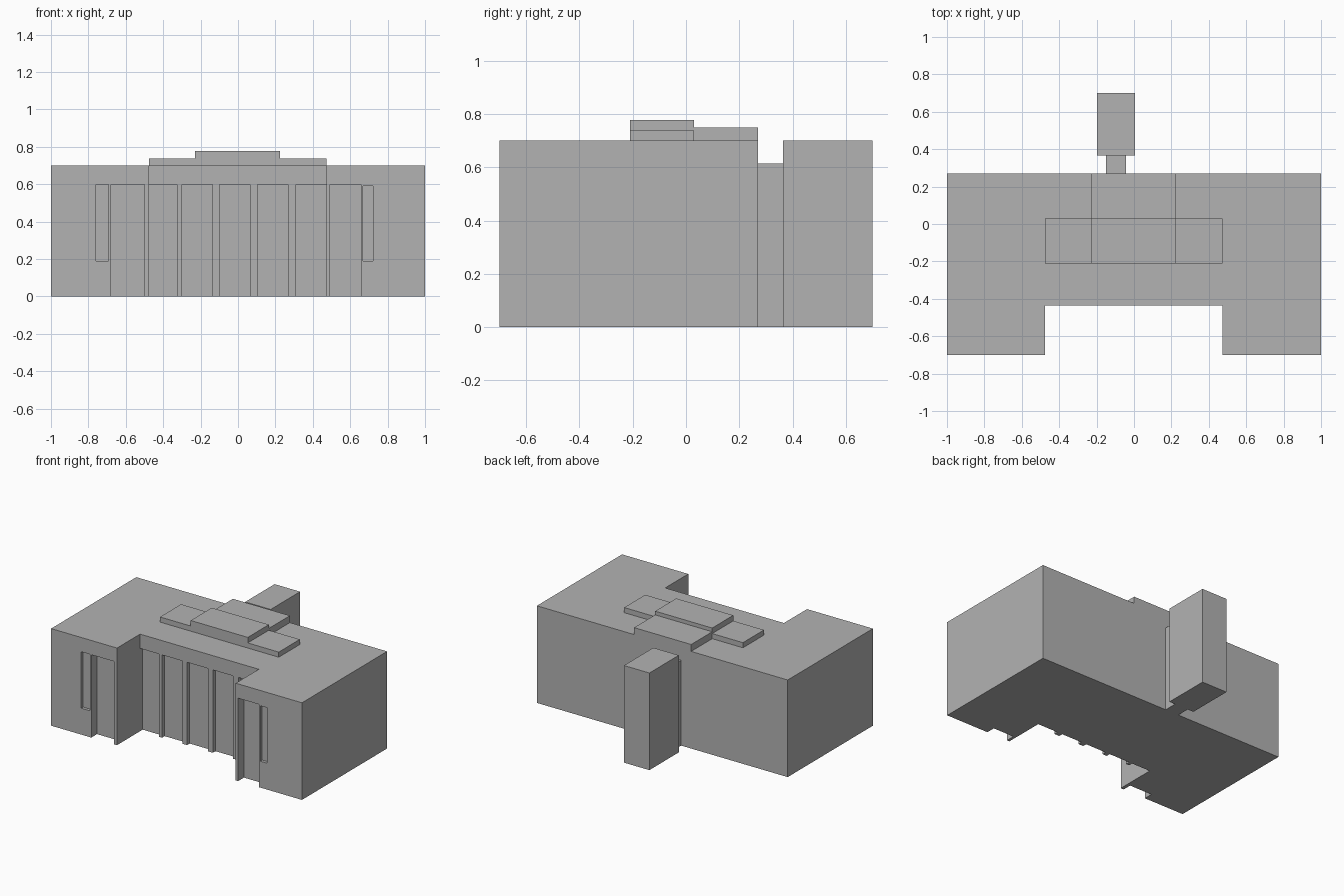
import bpy
import bmesh

cube = bpy.data.objects.get("Cube")
if cube:
    bpy.data.objects.remove(cube, do_unlink=True)

# One plain grey for the whole building
GREY = (0.45, 0.45, 0.45, 1)
grey = bpy.data.materials.new("plain_grey")
grey.use_nodes = True
grey.diffuse_color = GREY
grey.node_tree.nodes["Principled BSDF"].inputs["Base Color"].default_value = GREY


def boxes(name, bounds):
    """Object made of boxes, each given as (x0, x1, y0, y1, z0, z1)."""
    bm = bmesh.new()
    for x0, x1, y0, y1, z0, z1 in bounds:
        for v in bmesh.ops.create_cube(bm, size=2)["verts"]:
            v.co = (x1 if v.co.x > 0 else x0,
                    y1 if v.co.y > 0 else y0,
                    z1 if v.co.z > 0 else z0)
    mesh = bpy.data.meshes.new(name)
    bm.to_mesh(mesh)
    bm.free()
    mesh.materials.append(grey)
    obj = bpy.data.objects.new(name, mesh)
    bpy.context.collection.objects.link(obj)
    return obj


def cut(target, cutter):
    """Subtract the cutter, bake the result and remove the cutter."""
    cutter.hide_render = True
    mod = target.modifiers.new("cut", "BOOLEAN")
    mod.operation = "DIFFERENCE"
    mod.solver = "EXACT"
    mod.object = cutter
    bpy.context.view_layer.update()
    graph = bpy.context.evaluated_depsgraph_get()
    baked = bpy.data.meshes.new_from_object(target.evaluated_get(graph))
    target.modifiers.clear()
    target.data = baked
    bpy.data.objects.remove(cutter, do_unlink=True)


FRONT, COURT, BACK = -0.7, -0.437, 0.27
ROOF, LINTEL = 0.7, 0.597
LEFT, RIGHT = 0.472, -0.475

# Main block with the open forecourt between two wings
building = boxes("main_building", [(-1, 1, FRONT, BACK, 0, ROOF)])
cut(building, boxes("forecourt_cutter", [(RIGHT, LEFT, -1, COURT, -1, 1)]))

# Shallow bays between the pillars of the centre facade
bays = [(RIGHT, -0.325), (-0.3, -0.135), (-0.1, 0.065), (0.105, 0.268), (0.31, LEFT)]
cut(building, boxes("bay_cutter",
    [(a, b, COURT - 0.05, COURT + 0.03, -0.1, LINTEL) for a, b in bays]))

# Deep entrances in the wings, each beside a narrow window slot
entrances = [(-0.68, -0.5), (0.492, 0.658)]
cut(building, boxes("entrance_cutter",
    [(a, b, FRONT - 0.1, FRONT + 0.065, -0.1, LINTEL) for a, b in entrances]))
slots = [(-0.76, -0.692, LINTEL), (0.668, 0.722, 0.59)]
cut(building, boxes("slot_cutter",
    [(a, b, FRONT - 0.1, FRONT + 0.022, 0.19, top) for a, b, top in slots]))

# Stepped roof structure
boxes("roof_slab_right", [(RIGHT, -0.23, -0.21, 0.03, ROOF, 0.737)])
boxes("roof_slab_left", [(0.225, LEFT, -0.21, 0.03, ROOF, 0.737)])
boxes("roof_centre", [(-0.23, 0.225, -0.21, 0.03, ROOF, 0.777)])
boxes("roof_rear", [(-0.23, 0.225, 0.03, BACK, ROOF, 0.75)])

# Rear tower and the narrow link to it
boxes("rear_link", [(-0.15, -0.043, BACK, 0.365, 0, 0.615)])
boxes("rear_tower", [(-0.198, 0.005, 0.365, 0.7, 0, ROOF)])
